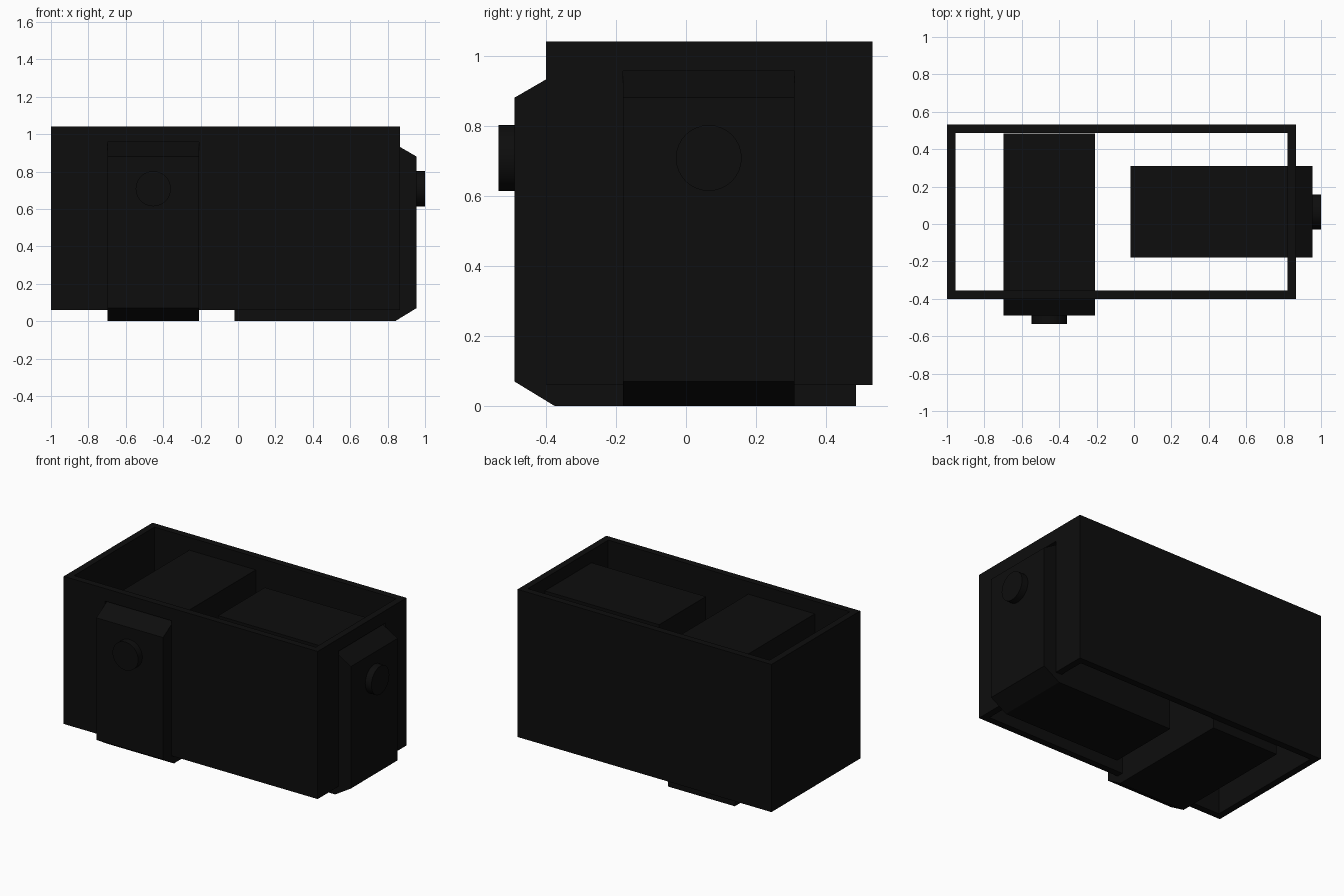
import bpy, bmesh, math
from mathutils import Matrix, Vector

if "Cube" in bpy.data.objects:
    bpy.data.objects.remove(bpy.data.objects["Cube"], do_unlink=True)

COLOUR = (0.004, 0.004, 0.004, 1)
black = bpy.data.materials.new("matte black")
black.use_nodes = True
black.diffuse_color = COLOUR
black.node_tree.nodes["Principled BSDF"].inputs["Base Color"].default_value = COLOUR


def finish(name, bm, matrix=Matrix()):
    bmesh.ops.recalc_face_normals(bm, faces=bm.faces)
    mesh = bpy.data.meshes.new(name)
    bm.to_mesh(mesh)
    bm.free()
    mesh.materials.append(black)
    obj = bpy.data.objects.new(name, mesh)
    bpy.context.collection.objects.link(obj)
    obj.matrix_world = matrix
    return obj


def extrude(name, points, direction, matrix=Matrix()):
    """Solid made by sweeping a flat outline along a direction."""
    bm = bmesh.new()
    face = bm.faces.new([bm.verts.new(p) for p in points])
    result = bmesh.ops.extrude_face_region(bm, geom=[face], use_keep_orig=True)
    moved = [v for v in result["geom"] if isinstance(v, bmesh.types.BMVert)]
    bmesh.ops.translate(bm, verts=moved, vec=Vector(direction))
    return finish(name, bm, matrix)


# Main dimensions
X0, X1, Y0, Y1 = -1.0, 0.865, -0.40, 0.532
Z0, Z1, T = 0.06, 1.04, 0.045
UNIT_W, UNIT_L, UNIT_TOP = 0.49, 0.975, 0.957
FRONT_X, SIDE_Y = -0.453, 0.065


def outline(a, b, centre=None):
    """Wall outline, with an opening from the bottom edge for a unit if centred."""
    pts = [(a, Z0), (a, Z1), (b, Z1), (b, Z0)]
    if centre is not None:
        l, r = centre - UNIT_W / 2, centre + UNIT_W / 2
        pts += [(r, Z0), (r, UNIT_TOP), (l, UNIT_TOP), (l, Z0)]
    return pts


# Open sleeve of four walls, two of them with openings
extrude("front_wall", [(x, Y0, z) for x, z in outline(X0, X1, FRONT_X)], (0, T, 0))
extrude("back_wall", [(x, Y1 - T, z) for x, z in outline(X0, X1)], (0, T, 0))
extrude("right_wall", [(X0, y, z) for y, z in outline(Y0 + T, Y1 - T)], (T, 0, 0))
extrude("left_wall", [(X1 - T, y, z) for y, z in outline(Y0 + T, Y1 - T, SIDE_Y)], (T, 0, 0))

# Two identical chamfered units, each with a round knob on its outer face
profile = [(0.115, 0), (0, 0.07), (0, 0.88), (0.133, UNIT_TOP), (UNIT_L, UNIT_TOP), (UNIT_L, 0)]
for side, place, turn in (("front", (FRONT_X, -0.49, 0), 0),
                          ("left", (0.955, SIDE_Y, 0), math.pi / 2)):
    matrix = Matrix.Translation(place) @ Matrix.Rotation(turn, 4, 'Z')
    extrude(side + "_unit", [(-UNIT_W / 2, y, z) for y, z in profile], (UNIT_W, 0, 0), matrix)

    bm = bmesh.new()
    bmesh.ops.create_cone(bm, cap_ends=True, segments=32, radius1=0.094, radius2=0.094, depth=0.06,
                          matrix=Matrix.Translation((0, -0.015, 0.708))
                          @ Matrix.Rotation(math.pi / 2, 4, 'X'))
    knob = finish(side + "_knob", bm, matrix)
    bpy.ops.object.select_all(action='DESELECT')
    bpy.context.view_layer.objects.active = knob
    knob.select_set(True)
    bpy.ops.object.shade_smooth_by_angle(angle=math.radians(30))
